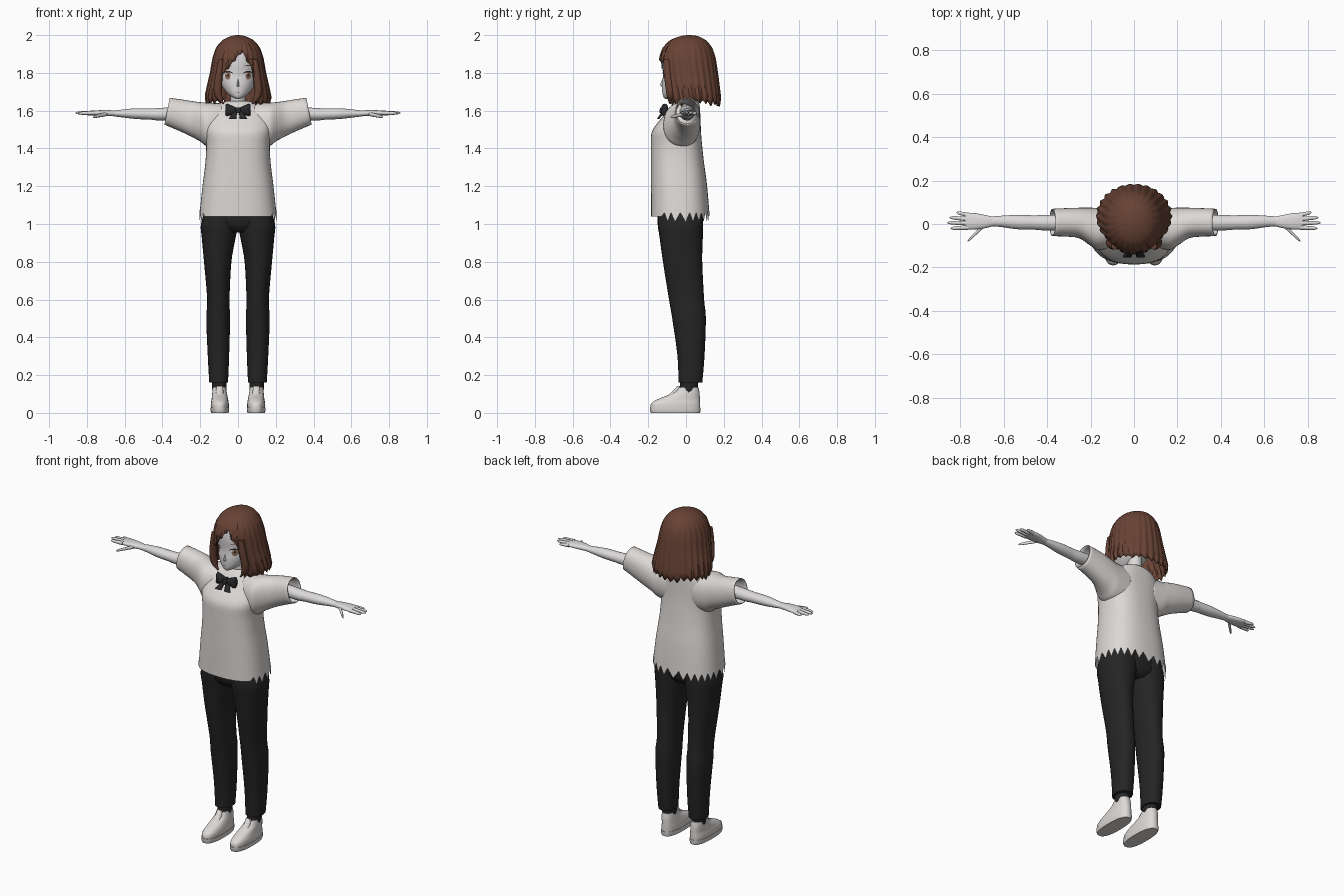
import bpy, bmesh, math, random
from mathutils import Vector
from mathutils.bvhtree import BVHTree

random.seed(4)
if "Cube" in bpy.data.objects:
    bpy.data.objects.remove(bpy.data.objects["Cube"])


def material(name, r, g, b):
    m = bpy.data.materials.new(name)
    m.use_nodes = True
    m.diffuse_color = (r, g, b, 1)
    bsdf = m.node_tree.nodes["Principled BSDF"]
    bsdf.inputs["Base Color"].default_value = (r, g, b, 1)
    bsdf.inputs["Roughness"].default_value = 0.8
    return m


WHITE = material("off white cloth", 0.72, 0.69, 0.67)
SKIN = material("pale skin", 0.72, 0.70, 0.70)
HAIR = material("brown hair", 0.14, 0.056, 0.036)
BLACK = material("black trousers", 0.018, 0.018, 0.018)
BOW = material("charcoal bow", 0.022, 0.022, 0.025)
EYE = material("eye white", 0.85, 0.85, 0.85)
IRIS = material("brown iris", 0.28, 0.16, 0.10)
LASH = material("dark lash", 0.04, 0.02, 0.017)
LIP = material("mouth line", 0.30, 0.16, 0.15)


def make(name, verts, faces, mat, angle=50, thick=0):
    bm = bmesh.new()
    vs = [bm.verts.new(v) for v in verts]
    for f in faces:
        bm.faces.new([vs[i] for i in f])
    bmesh.ops.recalc_face_normals(bm, faces=bm.faces)
    mesh = bpy.data.meshes.new(name)
    bm.to_mesh(mesh)
    bm.free()
    mesh.materials.append(mat)
    ob = bpy.data.objects.new(name, mesh)
    bpy.context.collection.objects.link(ob)
    bpy.ops.object.select_all(action="DESELECT")
    ob.select_set(True)
    bpy.context.view_layer.objects.active = ob
    bpy.ops.object.shade_smooth_by_angle(angle=math.radians(angle))
    if thick:
        mod = ob.modifiers.new("thickness", "SOLIDIFY")
        mod.thickness = thick
        mod.offset = -1
    return ob


def smooth_rings(rings, k):
    """Catmull-Rom interpolation between the given cross-sections."""
    out = []
    for i in range(len(rings) - 1):
        a, b, c, d = (rings[max(0, min(len(rings) - 1, i + o))] for o in (-1, 0, 1, 2))
        for s in range(k):
            t = s / k
            out.append([q + 0.5 * t * (r - p + t * (2*p - 5*q + 4*r - w + t * (3*(q - r) + w - p)))
                        for p, q, r, w in zip(a, b, c, d)])
    return out + [list(rings[-1])]


def loft(name, rings, mat, axis="z", side=1, n=24, p=2.0, k=3, caps=(1, 1), tweak=None, **kw):
    """Rings are (station, low, high, low, high) across the two other axes."""
    rows = smooth_rings(rings, k)
    verts, faces = [], []
    for r, (s, a0, a1, b0, b1) in enumerate(rows):
        for i in range(n):
            t = 2 * math.pi * i / n
            u, v = (math.copysign(abs(f) ** (2 / p), f) for f in (math.sin(t), -math.cos(t)))
            a, b = (a0 + a1 + u * (a1 - a0)) / 2, (b0 + b1 + v * (b1 - b0)) / 2
            x, y, z = (a, b, s) if axis == "z" else (s, a, b)
            if tweak:
                x, y, z = tweak(x, y, z, r, i)
            verts.append((x * side, y, z))
    m = len(rows)
    for r in range(m - 1):
        for i in range(n):
            j = (i + 1) % n
            faces.append((r*n + i, r*n + j, r*n + n + j, r*n + n + i))
    if caps[0]:
        faces.append(range(n))
    if caps[1]:
        faces.append(range((m - 1) * n, m * n))
    return make(name, verts, faces, mat, **kw)


# Shirt body: straight front hem, torn teeth round the sides and back
def torn_hem(x, y, z, r, i):
    if r == 0 and y > -0.12:
        z += 0.02 if i % 2 else -0.03
    return x, y, z


torso = [(1.04, .205, -.185, .125), (1.2, .188, -.186, .112), (1.32, .173, -.186, .096),
         (1.42, .168, -.186, .085), (1.48, .175, -.183, .08), (1.52, .178, -.162, .078),
         (1.57, .165, -.122, .076), (1.61, .14, -.09, .074), (1.637, .1, -.07, .07),
         (1.652, .055, -.052, .058)]
loft("shirt_body", [(z, -w, w, f, b) for z, w, f, b in torso], WHITE, n=52, p=2.5,
     caps=(0, 0), tweak=torn_hem)

# Trouser seat
loft("trouser_seat", [(.955, -.06, .06, -.11, .06), (1.0, -.16, .16, -.148, .088),
                      (1.1, -.16, .16, -.15, .09)], BLACK, p=2.3)

for side, label in ((1, "left"), (-1, "right")):
    # Sleeve, slanted at its opening
    loft(label + "_sleeve", [(.07, -.10, .07, 1.40, 1.638), (.16, -.12, .074, 1.41, 1.642),
                             (.20, -.10, .075, 1.437, 1.645), (.25, -.066, .075, 1.468, 1.651),
                             (.31, -.058, .073, 1.498, 1.66), (.375, -.056, .07, 1.526, 1.668)],
         WHITE, "x", side, n=32, p=2.2, caps=(0, 0), thick=.006,
         tweak=lambda x, y, z, r, i: (x - .2 * (z - 1.6) * max(0, x - .2) / .175, y, z))
    # Arm and palm
    loft(label + "_arm", [(.15, -.035, .045, 1.55, 1.63), (.4, -.03, .042, 1.548, 1.615),
                          (.46, -.026, .04, 1.552, 1.612), (.54, -.024, .042, 1.556, 1.612),
                          (.61, -.014, .038, 1.564, 1.606), (.66, -.01, .034, 1.57, 1.6)],
         SKIN, "x", side, n=20)
    loft(label + "_palm", [(.65, -.01, .034, 1.571, 1.6), (.69, -.02, .042, 1.572, 1.603),
                           (.74, -.026, .051, 1.574, 1.602), (.78, -.024, .05, 1.577, 1.598)],
         SKIN, "x", side, n=16, p=2.4)
    # Fingers and thumb
    digits = {"index": ((.765, -.016, 1.588), (.845, -.02, 1.586)),
              "middle": ((.765, .004, 1.589), (.86, .006, 1.588)),
              "ring": ((.765, .023, 1.588), (.85, .03, 1.587)),
              "little": ((.76, .041, 1.586), (.818, .053, 1.584)),
              "thumb": ((.69, -.005, 1.584), (.768, -.08, 1.566))}
    for finger, (a, b) in digits.items():
        rings = []
        for t, w in ((0, .0115), (.5, .0095), (.85, .0075), (1, .002)):
            x, y, z = Vector(a).lerp(Vector(b), t)
            rings.append((x, y - w, y + w, z - w, z + w))
        loft(f"{label}_{finger}", rings, SKIN, "x", side, n=10)

    # Trouser leg, sock and shoe
    loft(label + "_trouser_leg", [(1.1, .0, .165, -.15, .09), (1.0, .0, .196, -.15, .09),
                                  (.93, .012, .192, -.14, .089), (.8, .035, .18, -.122, .086),
                                  (.6, .045, .163, -.09, .096), (.5, .042, .168, -.073, .105),
                                  (.3, .047, .16, -.045, .098), (.16, .053, .152, -.04, .086)],
         BLACK, side=side, n=28, p=2.2, k=4)
    loft(label + "_sock", [(.2, .06, .14, -.03, .07), (.14, .062, .137, -.033, .063),
                           (.08, .06, .135, -.04, .06)], BLACK, side=side)
    loft(label + "_shoe_sole", [(0, .05, .142, -.186, .074), (.012, .047, .146, -.191, .077),
                                (.028, .047, .146, -.191, .077)], WHITE, side=side, n=32, p=2.5, k=1)
    loft(label + "_shoe", [(.026, .049, .144, -.188, .075), (.05, .049, .144, -.184, .075),
                           (.07, .052, .14, -.155, .074), (.09, .056, .138, -.105, .073),
                           (.11, .06, .136, -.062, .071), (.135, .064, .134, -.038, .066)],
         WHITE, side=side, n=32, p=2.4)
    loft(label + "_shoe_tongue", [(.085, .075, .119, -.108, -.05), (.11, .077, .117, -.075, -.03),
                                  (.142, .08, .114, -.046, -.03)], WHITE, side=side, n=16)

    # Bow loop and tail
    loft(label + "_bow_loop", [(.004, -.125, -.1, 1.592, 1.614), (.03, -.132, -.095, 1.58, 1.626),
                               (.056, -.13, -.095, 1.571, 1.637), (.066, -.12, -.1, 1.575, 1.63)],
         BOW, "x", side, n=16, p=2.6)
    loft(label + "_bow_tail", [(1.605, .002, .014, -.122, -.108), (1.58, .006, .034, -.138, -.122),
                               (1.555, .01, .05, -.155, -.142)], BOW, side=side, n=12, p=4, k=1)
    # Lock beside the cheek
    loft(label + "_cheek_lock", [(1.87, .075, .105, -.118, -.08), (1.8, .08, .118, -.118, -.075),
                                 (1.72, .084, .13, -.108, -.065), (1.67, .082, .12, -.1, -.062),
                                 (1.635, .074, .08, -.088, -.08)], HAIR, side=side, n=10)

loft("bow_knot", [(1.588, -.012, .012, -.14, -.1), (1.603, -.014, .014, -.14, -.1),
                  (1.618, -.012, .012, -.134, -.1)], BOW, n=12, p=3)

# Neck, head and nose
loft("neck", [(1.58, -.055, .055, -.05, .055), (1.64, -.04, .04, -.035, .048),
              (1.75, -.038, .038, -.05, .05)], SKIN)
skull = [(1.663, .012, -.112, -.07), (1.675, .036, -.121, -.03), (1.7, .064, -.126, .02),
         (1.74, .088, -.127, .07), (1.79, .102, -.122, .1), (1.86, .108, -.126, .115),
         (1.92, .095, -.115, .105), (1.955, .066, -.08, .08), (1.975, .02, -.02, .04)]
head = loft("head", [(z, -w, w, f, b) for z, w, f, b in skull], SKIN, n=40, k=4)
loft("nose", [(1.728, -.006, .006, -.128, -.11), (1.734, -.007, .007, -.137, -.11),
              (1.765, -.003, .003, -.126, -.11)], SKIN, n=10)

face_tree = BVHTree.FromPolygons([v.co for v in head.data.vertices],
                                 [p.vertices for p in head.data.polygons])


def face_patch(name, cx, cz, half, low, high, mat, lift, n=14):
    """Thin patch laid on the face, between two curves of t from -1 to 1."""
    verts = []
    for i in range(n + 1):
        t = -math.cos(math.pi * i / n)
        for f in (low, high):
            x, z = cx + half * t, cz + f(t)
            hit = face_tree.ray_cast(Vector((x, -1, z)), Vector((0, 1, 0)))[0]
            verts.append((x, (hit.y if hit else -.1) - lift, z))
    faces = [(2*i, 2*i + 2, 2*i + 3, 2*i + 1) for i in range(n)]
    ob = make(name, verts, faces, mat)
    if ob.data.polygons[n // 2].normal.y > 0:
        ob.data.flip_normals()


def arc(h, base=0):
    return lambda t: base + h * math.sqrt(max(0, 1 - t * t)) + 1e-4 * (1 if h > 0 else -1)


# Eyes, lashes, brows and mouth
for side, label in ((1, "left"), (-1, "right")):
    x = side * .054
    face_patch(label + "_eye_white", x, 1.785, .026, arc(-.02), arc(.019), EYE, .002)
    face_patch(label + "_iris", x, 1.785, .015, arc(-.02), arc(.02), IRIS, .0035)
    face_patch(label + "_pupil", x, 1.788, .006, arc(-.009), arc(.009), LASH, .005)
    face_patch(label + "_glint", x - .006, 1.795, .004, arc(-.004), arc(.004), EYE, .0065)
    face_patch(label + "_lash", x, 1.788, .029, arc(.015), arc(.023), LASH, .006)
    face_patch(label + "_brow", x, 1.832, .024, arc(.005), arc(.009), HAIR, .003)
face_patch("mouth", 0, 1.7, .014, arc(-.004), arc(-.001), LIP, .002)

# Hair shell: each column falls from the crown to its own ragged end
shape = [(2.0, 0, .02, .02), (1.99, .05, -.045, .075), (1.97, .086, -.088, .11),
         (1.93, .117, -.124, .14), (1.88, .133, -.14, .156), (1.8, .146, -.134, .168),
         (1.72, .164, -.12, .178), (1.67, .174, -.11, .184), (1.61, .158, -.09, .176)]


def hair_section(z):
    q = math.sqrt(2.0 - z)
    for lo, hi in zip(shape, shape[1:]):
        q0, q1 = math.sqrt(2.0 - lo[0]), math.sqrt(2.0 - hi[0])
        if q <= q1 + 1e-9:
            t = (q - q0) / (q1 - q0)
            return [a + (b - a) * t for a, b in zip(lo[1:], hi[1:])]
    return shape[-1][1:]


CLUMPS, PER, ROWS = 26, 6, 22
COLS = CLUMPS * PER
clump_drop = [random.uniform(-.012, .008) for _ in range(CLUMPS)]
verts, faces = [(0, .02, 2.0)], []
for c in range(COLS):
    a = 2 * math.pi * c / COLS
    front = (a + math.pi) % (2 * math.pi) - math.pi
    bulge = 1 - abs(2 * (c % PER) / PER - 1)
    if -.64 < front < .6:
        end = 1.925 - (.165 if front < .17 else .24) * abs(front - .17) - .012 * bulge
    else:
        end = 1.652 + clump_drop[c // PER] - .02 * bulge
    for r in range(1, ROWS + 1):
        v = r / ROWS
        z = 2.0 - (2.0 - end) * v * v
        w, f, b = hair_section(z)
        s = 1 + (bulge - .5) * .05 * v
        mid = (f + b) / 2
        verts.append((w * s * math.sin(a), mid - (b - f) / 2 * s * math.cos(a), z))
    here, there = 1 + c * ROWS, 1 + (c + 1) % COLS * ROWS
    faces.append((0, here, there))
    faces += [(here + r, here + r + 1, there + r + 1, there + r) for r in range(ROWS - 1)]
make("hair", verts, faces, HAIR, angle=40, thick=.01)
